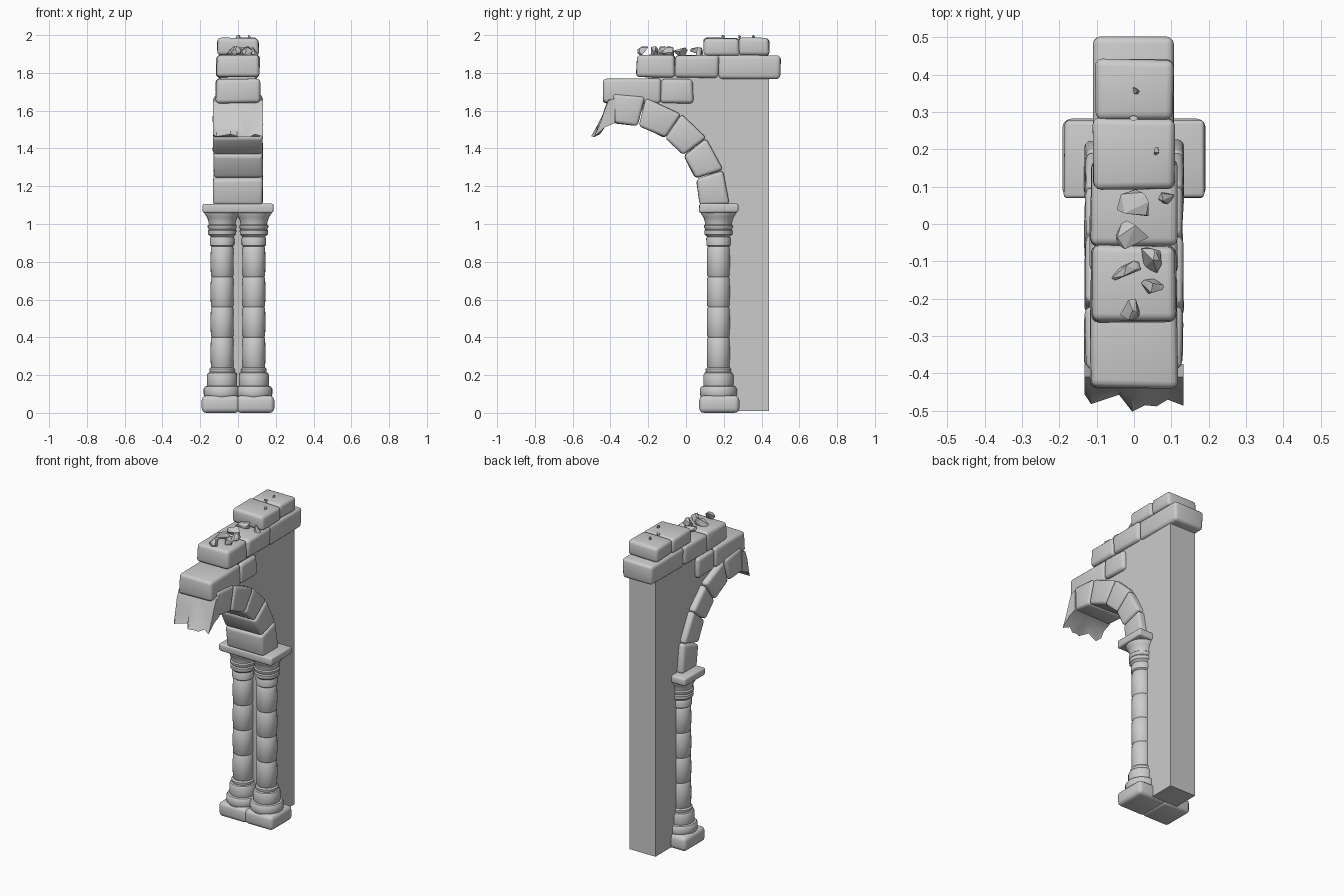
import bpy, bmesh, math, random
from mathutils import Vector

if "Cube" in bpy.data.objects:
    bpy.data.objects.remove(bpy.data.objects["Cube"])

random.seed(4)
AC_Y, AC_Z = -0.36, 1.10          # arch centre
R_IN, R_OUT = 0.435, 0.588        # arch radii


def finish(bm, name, angle=40):
    bmesh.ops.recalc_face_normals(bm, faces=bm.faces)
    me = bpy.data.meshes.new(name)
    bm.to_mesh(me)
    bm.free()
    ob = bpy.data.objects.new(name, me)
    bpy.context.collection.objects.link(ob)
    if angle:
        bpy.ops.object.select_all(action='DESELECT')
        ob.select_set(True)
        bpy.context.view_layer.objects.active = ob
        bpy.ops.object.shade_smooth_by_angle(angle=math.radians(angle))
    return ob


def stone(name, hx, quad, bevel=0.02, jitter=0.004, cx=0.0):
    """Worn block: a (y, z) quad extruded across x, corners nudged, edges rounded."""
    bm = bmesh.new()
    rings = []
    for sx in (-1, 1):
        rings.append([bm.verts.new((cx + sx * hx + random.uniform(-jitter, jitter),
                                    y + random.uniform(-jitter, jitter),
                                    z + random.uniform(-jitter, jitter))) for y, z in quad])
    a, b = rings
    bm.faces.new(a)
    bm.faces.new(b)
    for i in range(4):
        j = (i + 1) % 4
        bm.faces.new((a[i], a[j], b[j], b[i]))
    bmesh.ops.bevel(bm, geom=bm.edges[:], offset=bevel, segments=3, profile=0.5,
                    affect='EDGES', clamp_overlap=True)
    return finish(bm, name)


def rect(y0, y1, z0, z1):
    return [(y0, z0), (y1, z0), (y1, z1), (y0, z1)]


def polar(r, deg):
    t = math.radians(deg)
    return (AC_Y + r * math.cos(t), AC_Z + r * math.sin(t))


def lathe(name, profile, x, y, n=28):
    bm = bmesh.new()
    rings = [[bm.verts.new((x + r * math.cos(2 * math.pi * i / n),
                            y + r * math.sin(2 * math.pi * i / n), z)) for i in range(n)]
             for r, z in profile]
    for a, b in zip(rings, rings[1:]):
        for i in range(n):
            j = (i + 1) % n
            bm.faces.new((a[i], a[j], b[j], b[i]))
    bm.faces.new(rings[0])
    bm.faces.new(rings[-1])
    return finish(bm, name, 35)


# Flat wall core filling behind the arch and columns
outline = [(0.44, 0.01), (0.44, 1.84), (-0.2, 1.84), (-0.2, 1.72), (-0.38, 1.72)]
outline += [polar(0.52, 92 - 92 * i / 12) for i in range(13)]
outline += [(0.19, 1.08), (0.19, 0.01)]
bm = bmesh.new()
face = bm.faces.new([bm.verts.new((-0.092, y, z)) for y, z in outline])
ext = bmesh.ops.extrude_face_region(bm, geom=[face], use_keep_orig=True)
bmesh.ops.translate(bm, verts=[v for v in ext['geom'] if isinstance(v, bmesh.types.BMVert)],
                    vec=(0.184, 0, 0))
bmesh.ops.triangulate(bm, faces=[f for f in bm.faces if len(f.verts) > 4])
finish(bm, "wall_core", 0)

# Arch stones
joints = [0, 18.5, 37.5, 55, 75.5, 93]
for i, (a, b) in enumerate(zip(joints, joints[1:])):
    stone(f"arch_stone_{i + 1}", 0.131,
          [polar(R_IN, a + .2), polar(R_OUT, a + .2), polar(R_OUT, b - .2), polar(R_IN, b - .2)],
          bevel=0.018)

# Broken arch end with a jagged lip
tips = [(-.133, -.455, 1.475), (-.115, -.482, 1.462), (-.04, -.457, 1.475), (-.005, -.502, 1.465),
        (.03, -.485, 1.46), (.06, -.488, 1.46), (.09, -.47, 1.475), (.132, -.486, 1.462)]
bm = bmesh.new()
cols = []
for x, y, z in tips:
    j = random.uniform(-.012, .012)
    sec = [(-.375, 1.535), (-.375, 1.665), (-.41, 1.655 + j), (-.43, 1.605 + j),
           ((y - .43) / 2 + .004 + j / 2, 1.535), (y, z), (-.43, 1.512)]
    cols.append([bm.verts.new((x, p, q)) for p, q in sec])
for a, b in zip(cols, cols[1:]):
    for i in range(len(a)):
        j = (i + 1) % len(a)
        bm.faces.new((a[i], a[j], b[j], b[i]))
bm.faces.new(cols[0])
bm.faces.new(cols[-1])
finish(bm, "broken_arch_end", 35)

# Wall courses above the arch
for name, hx, q in [
        ("lower_course_front", .115, rect(-.44, -.133, 1.64, 1.768)),
        ("lower_course_back", .117, rect(-.133, .037, 1.637, 1.765)),
        ("middle_course_front", .112, rect(-.262, -.058, 1.775, 1.895)),
        ("middle_course_centre", .115, rect(-.06, .175, 1.772, 1.895)),
        ("middle_course_back", .108, rect(.17, .5, 1.766, 1.893)),
        ("top_course_front", .11, rect(.092, .283, 1.89, 1.985)),
        ("top_course_back", .104, rect(.279, .44, 1.89, 1.985))]:
    stone(name, hx, q)

# Twin columns: base rings, drums, capital
CY = 0.172
base = [(.08, .07), (.094, .085), (.098, .1), (.098, .128), (.09, .14), (.078, .143),
        (.08, .15), (.08, .2), (.074, .212), (.066, .216), (.068, .222), (.068, .232), (.06, .24)]
cuts = [.235, .4, .56, .72, .88]
shaft = []
for z0, z1 in zip(cuts, cuts[1:]):
    shaft += [(.055, z0), (.06, z0 + .008), (.061, (z0 + z1) / 2), (.06, z1 - .008), (.055, z1)]
capital = [(.055, .88), (.064, .887), (.065, .922), (.06, .932), (.064, .937), (.074, .945),
           (.075, .965), (.07, .972), (.076, .98), (.077, .992), (.07, .998), (.073, 1.015),
           (.08, 1.035), (.093, 1.055), (.094, 1.075)]
for side, s in (("left", -1), ("right", 1)):
    x = s * 0.084
    lathe(f"{side}_column_base", base, x, CY)
    lathe(f"{side}_column_shaft", shaft, x, CY)
    lathe(f"{side}_column_capital", capital, x, CY)
    # half plinth, meeting at the centre
    stone(f"{side}_plinth", .1, rect(.07, .282, 0, .092), bevel=.024, jitter=0, cx=s * .092)

# Slab across both capitals
stone("capital_slab", .187, rect(.07, .277, 1.06, 1.107), bevel=.01, jitter=.002)


# Loose rubble
def rock(name, x, y, z, sx, sy, sz, n=12):
    bm = bmesh.new()
    for _ in range(n):
        v = Vector([random.gauss(0, 1) for _ in range(3)]).normalized()
        bm.verts.new((x + v.x * sx, y + v.y * sy, z + v.z * sz))
    res = bmesh.ops.convex_hull(bm, input=bm.verts[:])
    loose = [g for g in res['geom_interior'] if isinstance(g, bmesh.types.BMVert)]
    bmesh.ops.delete(bm, geom=loose, context='VERTS')
    finish(bm, name, 0)


rubble = [(.005, .055, .055, .042), (.09, .07, .026, .02), (-.005, -.03, .045, .042),
          (-.028, -.12, .048, .036), (.042, -.095, .034, .046), (.048, -.168, .032, .028),
          (-.01, -.22, .034, .04)]
for i, (x, y, sx, sy) in enumerate(rubble):
    rock(f"rubble_{i + 1}", x, y, 1.913, sx, sy, .03)
for i, (x, y) in enumerate([(.005, .355), (0, .28), (.058, .195)]):
    rock(f"pebble_{i + 1}", x, y, 1.988, .013, .013, .013, 9)
